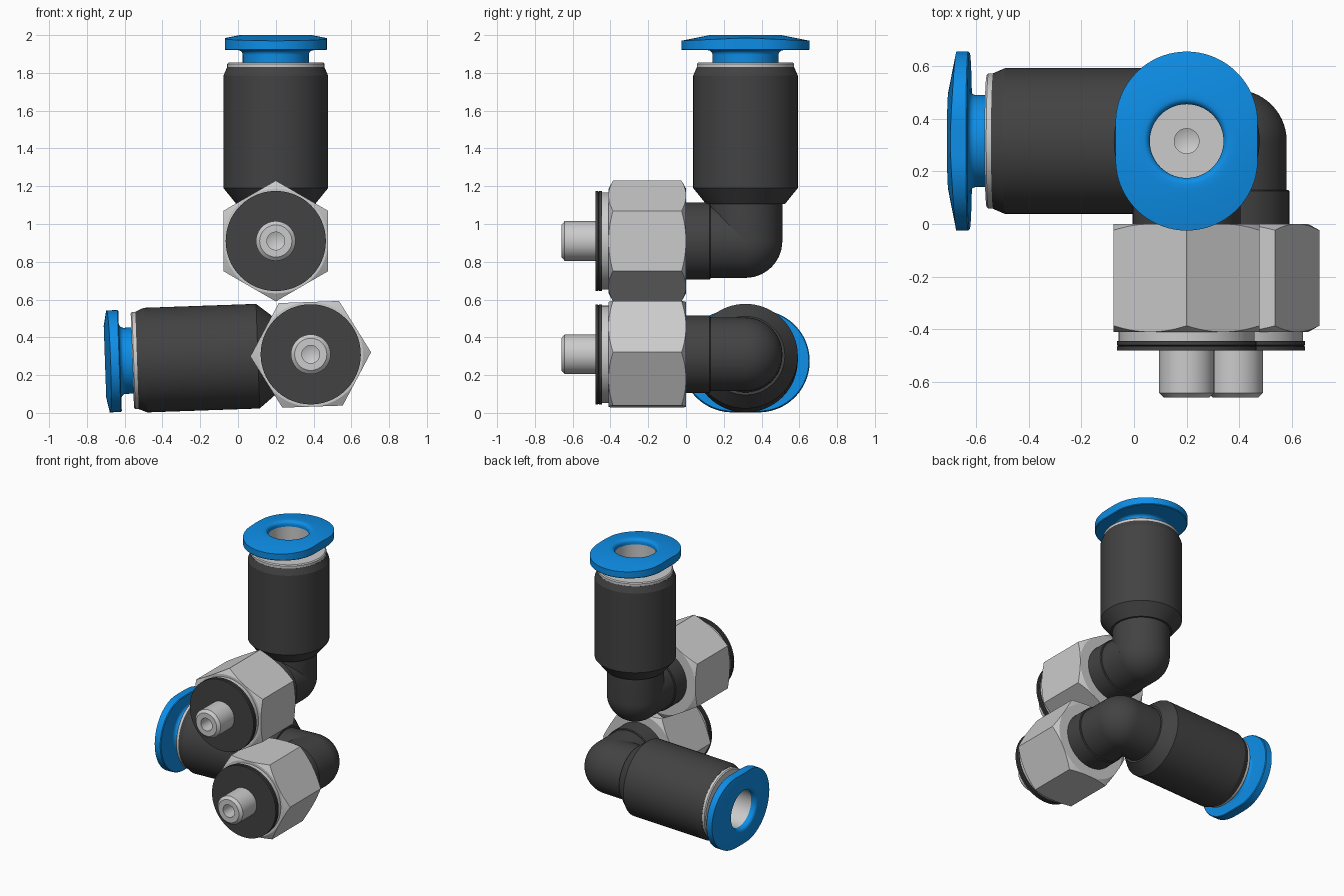
import bpy, bmesh
from math import sin, cos, pi, radians, sqrt
from mathutils import Matrix

cube = bpy.data.objects.get("Cube")
if cube:
    bpy.data.objects.remove(cube)

SEGMENTS = 96
ALONG_STUD = Matrix.Rotation(pi / 2, 4, 'X')
ALONG_TUBE = Matrix.Identity(4)


def material(name, colour):
    mat = bpy.data.materials.new(name)
    mat.use_nodes = True
    mat.diffuse_color = colour
    bsdf = next(n for n in mat.node_tree.nodes if n.type == 'BSDF_PRINCIPLED')
    bsdf.inputs["Base Color"].default_value = colour
    return mat


def arc(r, t, radius, start, end, steps=8):
    angles = [radians(start + (end - start) * i / steps) for i in range(steps + 1)]
    return [(r + radius * cos(a), t + radius * sin(a)) for a in angles]


def lathe(name, profile, axis, mat=None, closed=False):
    """Revolve (radius, height) points; profile may be a function of the angle."""
    bm = bmesh.new()
    columns = []
    for i in range(SEGMENTS):
        a = 2 * pi * i / SEGMENTS
        points = profile(a) if callable(profile) else profile
        columns.append([bm.verts.new((r * cos(a), r * sin(a), t)) for r, t in points])
    count = len(columns[0])
    for i, col in enumerate(columns):
        nxt = columns[(i + 1) % SEGMENTS]
        for j in range(count if closed else count - 1):
            k = (j + 1) % count
            bm.faces.new((col[j], nxt[j], nxt[k], col[k]))
    bmesh.ops.remove_doubles(bm, verts=bm.verts, dist=1e-5)
    bmesh.ops.dissolve_degenerate(bm, edges=bm.edges, dist=1e-5)
    bmesh.ops.recalc_face_normals(bm, faces=bm.faces)
    bm.transform(axis)
    mesh = bpy.data.meshes.new(name)
    bm.to_mesh(mesh)
    bm.free()
    if mat:
        mesh.materials.append(mat)
    obj = bpy.data.objects.new(name, mesh)
    bpy.context.collection.objects.link(obj)
    bpy.ops.object.select_all(action='DESELECT')
    obj.select_set(True)
    bpy.context.view_layer.objects.active = obj
    bpy.ops.object.shade_smooth_by_angle(angle=radians(20))
    return obj


def hex_nut(a):
    """Hexagon whose corners are trimmed by a cone at both ends."""
    apothem, low, high = 0.277, 0.315, 0.725
    r = apothem / cos((a + pi / 6) % (pi / 3) - pi / 6)
    trim = (r - apothem) * 0.55
    return [(0, low), (apothem, low), (r, low + trim),
            (r, high - trim), (apothem, high), (0, high)]


def release_button(a):
    """Stem flaring into an oval flange with a gently coned top."""
    half, offset = 0.27, 0.07
    c, s = abs(cos(a)), abs(sin(a))
    if half * s <= offset * c:
        rim = half / c
    else:
        rim = offset * s + sqrt(half ** 2 - (offset * c) ** 2)
    top = 1.09 - (rim - 0.19) * 0.2
    return ([(0.15, 0.93), (0.175, 0.93)] + arc(0.2, 0.985, 0.025, 180, 90)
            + [(rim - 0.005, 1.01), (rim, 1.015), (rim, top), (0.19, 1.09)]
            + arc(0.165, 1.065, 0.025, 90, 180) + [(0.14, 1.05), (0.15, 1.05)])


dark = material("dark_plastic", (0.055, 0.055, 0.055, 1))
blue = material("blue_plastic", (0.004, 0.27, 0.8, 1))

parts = [
    # Elbow: rounded corner with one leg to the tube and one to the stud
    lathe("elbow_upright", arc(0, 0, 0.195, -90, 0, 14) + [(0.195, 0.21), (0, 0.21)],
          ALONG_TUBE, dark),
    lathe("elbow_arm", [(0, 0), (0.195, 0), (0.195, 0.2), (0, 0.2)], ALONG_STUD, dark),
    lathe("neck", [(0, 0.185), (0.2, 0.185), (0.205, 0.19), (0.205, 0.33), (0, 0.33)],
          ALONG_STUD, dark),
    # Tube socket
    lathe("socket_body", [(0.15, 0.195), (0.208, 0.195), (0.277, 0.28), (0.277, 0.875),
                          (0.258, 0.92), (0.15, 0.92)], ALONG_TUBE, dark, True),
    lathe("socket_ring", [(0.15, 0.915), (0.257, 0.915), (0.257, 0.938), (0.25, 0.945),
                          (0.15, 0.945)], ALONG_TUBE, None, True),
    lathe("bore_sleeve", [(0, 0.4), (0.047, 0.42), (0.047, 0.55), (0.14, 0.55),
                          (0.14, 1.05), (0.15, 1.05), (0.15, 0.3), (0, 0.3)], ALONG_TUBE),
    lathe("release_button", release_button, ALONG_TUBE, blue, True),
    # Screw-in end
    lathe("hex_nut", hex_nut, ALONG_STUD),
    lathe("spacer", [(0, 0.72), (0.258, 0.72), (0.258, 0.76), (0, 0.76)], ALONG_STUD),
    lathe("sealing_washer", [(0, 0.76), (0.265, 0.76), (0.265, 0.775), (0.26, 0.778),
                             (0.265, 0.781), (0.265, 0.795), (0, 0.795)], ALONG_STUD, dark),
    lathe("stud", [(0, 0.78), (0.105, 0.78), (0.105, 0.957), (0.085, 0.975),
                   (0.047, 0.975), (0.047, 0.86), (0, 0.84)], ALONG_STUD),
]

# Two identical fittings: one upright, one lying on its side
upright = Matrix.Translation((0.2, 0.315, 0.91))
lying = Matrix.Translation((0.385, 0.315, 0.31)) @ Matrix.Rotation(radians(-92), 4, 'Y')
for part in parts:
    twin = part.copy()
    bpy.context.collection.objects.link(twin)
    twin.name = "lying_" + part.name
    part.name = "upright_" + part.name
    part.matrix_world = upright
    twin.matrix_world = lying
